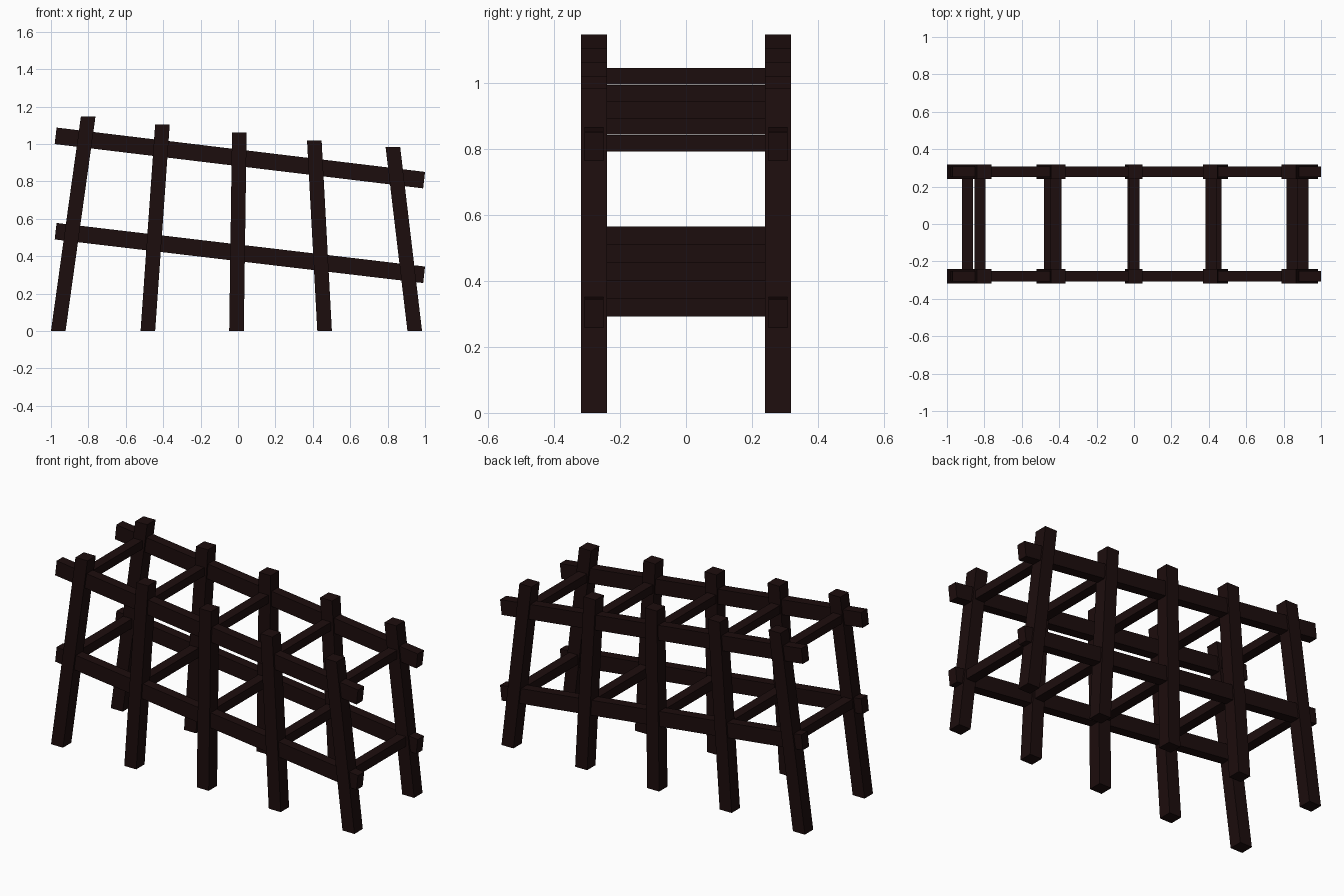
import bpy

if "Cube" in bpy.data.objects:
    bpy.data.objects.remove(bpy.data.objects["Cube"])

wood = bpy.data.materials.new("dark_wood")
wood.diffuse_color = (0.012, 0.004, 0.004, 1)
wood.use_nodes = True
wood.node_tree.nodes["Principled BSDF"].inputs["Base Color"].default_value = wood.diffuse_color

FACES = [(0, 1, 2, 3), (7, 6, 5, 4), (0, 4, 5, 1),
         (1, 5, 6, 2), (2, 6, 7, 3), (3, 7, 4, 0)]


def beam(name, profile, y0, y1):
    """Extrude a four-sided x/z profile (counter-clockwise from the front) along y."""
    mesh = bpy.data.meshes.new(name)
    verts = [(x, y, z) for y in (y0, y1) for x, z in profile]
    mesh.from_pydata(verts, [], FACES)
    mesh.materials.append(wood)
    mesh.update()
    obj = bpy.data.objects.new(name, mesh)
    bpy.context.collection.objects.link(obj)
    return obj


def both_sides(name, profile, y_in, y_out):
    beam("front_" + name, profile, -y_out, -y_in)
    beam("back_" + name, profile, y_in, y_out)


# Leaning posts with level ends: base x, top x, height
posts = [(-0.961, -0.801, 1.147), (-0.482, -0.404, 1.105), (-0.008, 0.007, 1.062),
         (0.463, 0.408, 1.02), (0.945, 0.828, 0.985)]
W = 0.039
for i, (xb, xt, h) in enumerate(posts, 1):
    both_sides(f"post_{i}", [(xb - W, 0), (xb + W, 0), (xt + W, h), (xt - W, h)],
               0.24, 0.318)

# Sloping rails and the crossbars beside them: level, left z, right z, bar z at x=0, bar half height
for level, zl, zr, zc, hh in [("lower", 0.49, 0.257, 0.428, 0.028),
                              ("upper", 1.0, 0.763, 0.919, 0.025)]:
    both_sides(level + "_rail", [(-0.98, zl), (0.99, zr), (1.0, zr + 0.088), (-0.97, zl + 0.088)],
               0.25, 0.308)
    for i, (xb, xt, h) in enumerate(posts, 1):
        lean = (xt - xb) / h
        z = zc - 0.121 * (xb + lean * zc)
        x = xb + lean * z - 0.004
        beam(f"{level}_crossbar_{i}",
             [(x - 0.029, z - hh), (x + 0.029, z - hh), (x + 0.029, z + hh), (x - 0.029, z + hh)],
             -0.27, 0.27)
